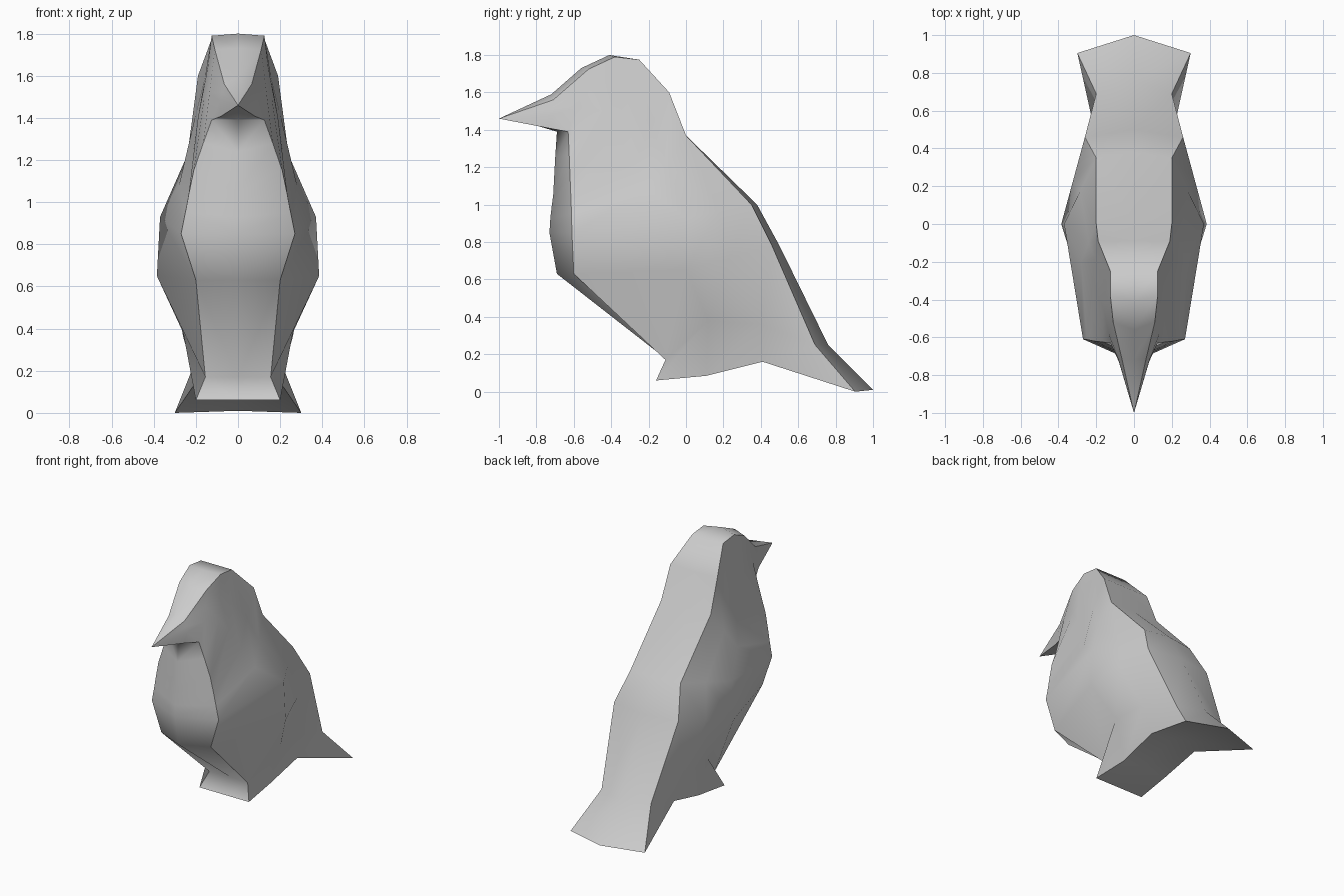
import bpy, bmesh
from mathutils import Vector

if "Cube" in bpy.data.objects:
    bpy.data.objects.remove(bpy.data.objects["Cube"])

# Lengthwise lines of the bird's right half, each running from beak to base
back_centre = [(0, y, z) for y, z in [
    (-.72, 1.59), (-.56, 1.73), (-.41, 1.80), (-.25, 1.775), (-.09, 1.6),
    (0, 1.37), (.38, 1.0), (.5, .78), (.76, .25), (1.0, .01)]]
back_edge = [
    (.065, -.71, 1.56), (.11, -.52, 1.725), (.125, -.38, 1.79), (.125, -.25, 1.775),
    (.19, -.09, 1.6), (.2, 0, 1.37), (.2, .35, 1.0), (.26, .46, .78),
    (.2, .69, .25), (.3, .905, .0)]
flank = [
    (.085, -.71, 1.48), (.135, -.58, 1.52), (.16, -.45, 1.5), (.19, -.38, 1.4),
    (.215, -.28, 1.22), (.28, -.2, 1.08), (.37, 0, .93), (.385, 0, .65),
    (.26, .12, .38), (.18, .11, .085)]
breast_edge = [
    (.08, -.73, 1.408), (.125, -.63, 1.39), (.165, -.625, 1.28), (.21, -.62, 1.15),
    (.235, -.615, 1.03), (.25, -.612, .95), (.27, -.61, .85), (.2, -.6, .63),
    (.155, -.11, .17), (.2, -.16, .06)]
breast_centre = [(0, y, z) for y, z in [
    (-.80, 1.423), (-.69, 1.39), (-.70, 1.24), (-.71, 1.05), (-.718, .99),
    (-.725, .93), (-.73, .85), (-.69, .63), (-.10, .17), (-.16, .06)]]

# Wing line halfway between back edge and flank, tucked in above the tail
wing = [(Vector(a) + Vector(b)) / 2 for a, b in zip(back_edge, flank)]
wing[-2:] = [(.26, .4, .36), (.19, .41, .16)]

bm = bmesh.new()
tip = bm.verts.new((0, -1, 1.46))
lines = [[tip] + [bm.verts.new(p) for p in line] for line in
         (back_centre, back_edge, wing, flank, breast_edge, breast_centre)]


def skin(a, b):
    """Bridge two point rows with faces, skipping shared points."""
    for i in range(len(a) - 1):
        ring = list(dict.fromkeys((a[i], a[i + 1], b[i + 1], b[i])))
        if len(ring) > 2:
            bm.faces.new(ring)


# Head, body and tail surface
for a, b in zip(lines, lines[1:]):
    skin(a, b)

# Hollowed underside of tail and foot
rim = [line[-1] for line in lines]
under = [rim[0]] + [bm.verts.new(p) for p in
                    ((0, .9, .05), (0, .41, .19), (0, .11, .1))] + [rim[-1], rim[-1]]
skin(rim, under)

# Crisp borders of the back, breast and base
for line in (lines[1], lines[4], rim):
    for a, b in zip(line, line[1:]):
        bm.edges.get((a, b)).smooth = False

# Left half
bmesh.ops.mirror(bm, geom=bm.verts[:] + bm.edges[:] + bm.faces[:], axis='X', merge_dist=.0005)
bmesh.ops.remove_doubles(bm, verts=bm.verts[:], dist=.0005)
bmesh.ops.recalc_face_normals(bm, faces=bm.faces[:])
for f in bm.faces:
    f.smooth = True

mesh = bpy.data.meshes.new("bird_body")
bm.to_mesh(mesh)
bm.free()
bird = bpy.data.objects.new("bird_body", mesh)
bpy.context.collection.objects.link(bird)
